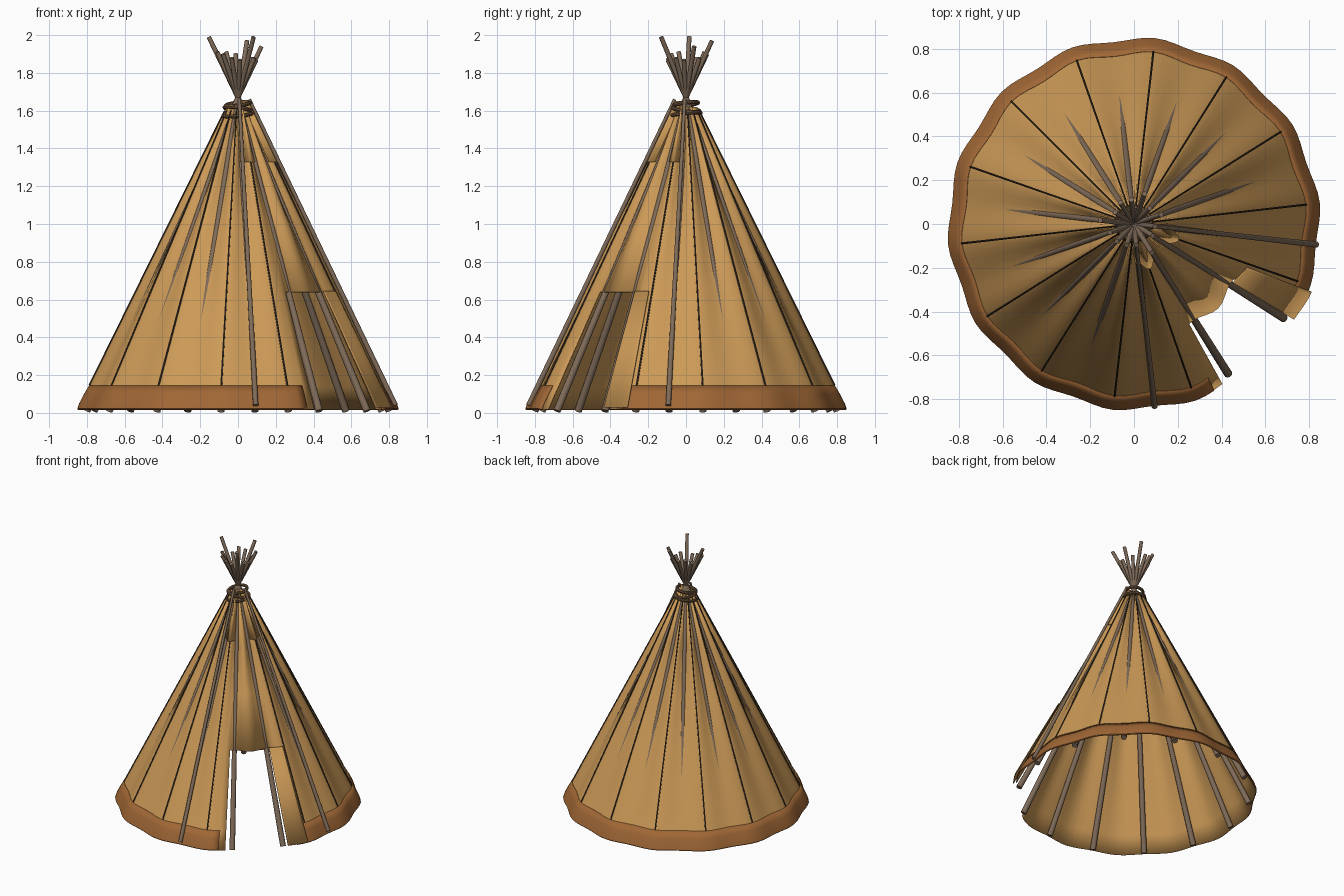
import bpy, bmesh, math
from mathutils import Vector

if "Cube" in bpy.data.objects:
    bpy.data.objects.remove(bpy.data.objects["Cube"], do_unlink=True)

BAYS = 14                 # poles and seams around the tent
STEPS = BAYS * 8          # angular steps in a full turn, step 0 = door centre
DOOR_ANGLE = math.radians(-45)
DOOR_TOP = 0.64


def material(name, rgb):
    m = bpy.data.materials.new(name)
    m.use_nodes = True
    m.diffuse_color = (*rgb, 1)
    bsdf = m.node_tree.nodes["Principled BSDF"]
    bsdf.inputs["Base Color"].default_value = (*rgb, 1)
    bsdf.inputs["Roughness"].default_value = 0.9
    return m


CANVAS = material("tan canvas", (0.60, 0.32, 0.095))
HEM = material("brown hem", (0.35, 0.135, 0.036))
WOOD = material("grey brown wood", (0.21, 0.145, 0.098))
STITCH = material("dark stitching", (0.045, 0.03, 0.018))
ROPE = material("brown rope", (0.16, 0.09, 0.045))


def angle(step):
    return DOOR_ANGLE + math.tau * step / STEPS


def radius(step, z):
    """Cover radius: full at the seams, drawn in along the poles."""
    seam = 0.852 - 0.495 * (z - 0.02)
    pole = 0.833 - 0.509 * (z - 0.02)
    t = 0.5 + 0.5 * math.cos(math.tau * step / 8)
    return max(0.004, pole + (seam - pole) * t)


def on_cover(step, z, offset=0.0):
    r = radius(step, z) + offset
    a = angle(step)
    return Vector((r * math.cos(a), r * math.sin(a), z))


def smooth(obj):
    bpy.ops.object.select_all(action='DESELECT')
    obj.select_set(True)
    bpy.context.view_layer.objects.active = obj
    bpy.ops.object.shade_smooth_by_angle(angle=math.radians(40))


def finish(name, bm, mat, thickness=0.0):
    mesh = bpy.data.meshes.new(name)
    bm.to_mesh(mesh)
    bm.free()
    mesh.materials.append(mat)
    obj = bpy.data.objects.new(name, mesh)
    bpy.context.collection.objects.link(obj)
    smooth(obj)
    if thickness:
        mod = obj.modifiers.new("cloth thickness", 'SOLIDIFY')
        mod.thickness = thickness
        mod.offset = -1
    return obj


def cloth(name, steps, rows, mat, thickness, closed=False, skip=None):
    """Sheet that follows the tent cone; rows are (height, offset) pairs."""
    bm = bmesh.new()
    grid = [[bm.verts.new(on_cover(s, z, off)) for s in steps] for z, off in rows]
    n = len(steps)
    for i in range(len(rows) - 1):
        for j in range(n if closed else n - 1):
            if skip and skip(steps[j], rows[i][0]):
                continue
            k = (j + 1) % n
            bm.faces.new((grid[i][j], grid[i][k], grid[i + 1][k], grid[i + 1][j]))
    loose = [v for v in bm.verts if not v.link_faces]
    bmesh.ops.delete(bm, geom=loose, context='VERTS')
    return finish(name, bm, mat, thickness)


def rod(name, start, end, r1, r2, mat, sides=10):
    """Tapered round stick between two points."""
    axis = end - start
    bm = bmesh.new()
    bmesh.ops.create_cone(bm, cap_ends=True, segments=sides,
                          radius1=r1, radius2=r2, depth=axis.length)
    turn = axis.to_track_quat('Z', 'Y').to_matrix().to_4x4()
    bmesh.ops.transform(bm, matrix=turn, verts=bm.verts)
    bmesh.ops.translate(bm, vec=(start + end) / 2, verts=bm.verts)
    return finish(name, bm, mat)


# Canvas cover with the doorway left open
cloth("canvas_cover", list(range(-STEPS // 2, STEPS // 2)),
      [(0.02, 0), (0.14, 0), (0.33, 0), (DOOR_TOP, 0), (1.0, 0), (1.3, 0), (1.62, 0)],
      CANVAS, 0.006, closed=True,
      skip=lambda s, z: -5 <= s < 5 and z < DOOR_TOP - 0.01)

# Rounded ground hem, stopping short of the doorway
cloth("ground_hem", list(range(6, STEPS - 5)),
      [(0.016, -0.004), (0.022, 0.004), (0.05, 0.008), (0.10, 0.007), (0.145, 0.003)],
      HEM, 0.004)

# Door flap folded back beside the doorway
cloth("door_flap", [4.4 + 0.31 * i for i in range(11)],
      [(0.03, 0.024), (0.33, 0.02), (0.645, 0.014)], CANVAS, 0.006)

# Pair of smoke flaps under the crown
for side, sign in (("left", 1), ("right", -1)):
    steps = sorted(sign * (5 + 0.5 * i) for i in range(17))
    cloth("smoke_flap_" + side, steps, [(1.33, 0.015), (1.5, 0.014), (1.65, 0.014)],
          CANVAS, 0.006)

# Stitched seams between the poles
for i in range(1, BAYS):
    rod(f"seam_{i}", on_cover(i * 8, 0.145, 0.001), on_cover(i * 8, 1.6, 0.001),
        0.0055, 0.004, STITCH, 6)

# Tent poles crossing at the crown with uneven tips
CROSS = 1.67
TIPS = (1.88, 1.87, 1.94, 1.88, 1.97, 1.90, 1.91, 1.88, 1.99, 1.91, 1.90, 1.88, 1.87, 1.99)
for i in range(BAYS):
    a = angle(i * 8 + 4)
    outward = Vector((math.cos(a), math.sin(a), 0))
    tip_z = TIPS[(i + BAYS // 2) % BAYS]
    foot_z = 0.01
    slope = 0.812 / CROSS
    foot = outward * slope * (CROSS - foot_z) + Vector((0, 0, foot_z))
    tip = outward * slope * (CROSS - tip_z) + Vector((0, 0, tip_z))
    rod(f"tent_pole_{i + 1}", foot, tip, 0.02, 0.012, WOOD)

# Outside poles that hold the smoke flaps
for side, sign in (("left", 1), ("right", -1)):
    a = angle(sign * 12)
    outward = Vector((math.cos(a), math.sin(a), 0))
    rod("smoke_pole_" + side, outward * 0.838 + Vector((0, 0, 0.04)),
        outward * 0.06 + Vector((0, 0, 1.66)), 0.0145, 0.009, WOOD)

# Rope wound around the crown
for i, (z, r, tilt) in enumerate(((1.58, 0.078, 0.10), (1.607, 0.072, -0.14), (1.635, 0.064, 0.12))):
    bpy.ops.mesh.primitive_torus_add(major_radius=r, minor_radius=0.011, major_segments=32,
                                     minor_segments=8, location=(0, 0, z),
                                     rotation=(tilt, -tilt, 0))
    ring = bpy.context.object
    ring.name = f"crown_rope_{i + 1}"
    ring.data.materials.append(ROPE)
    smooth(ring)
